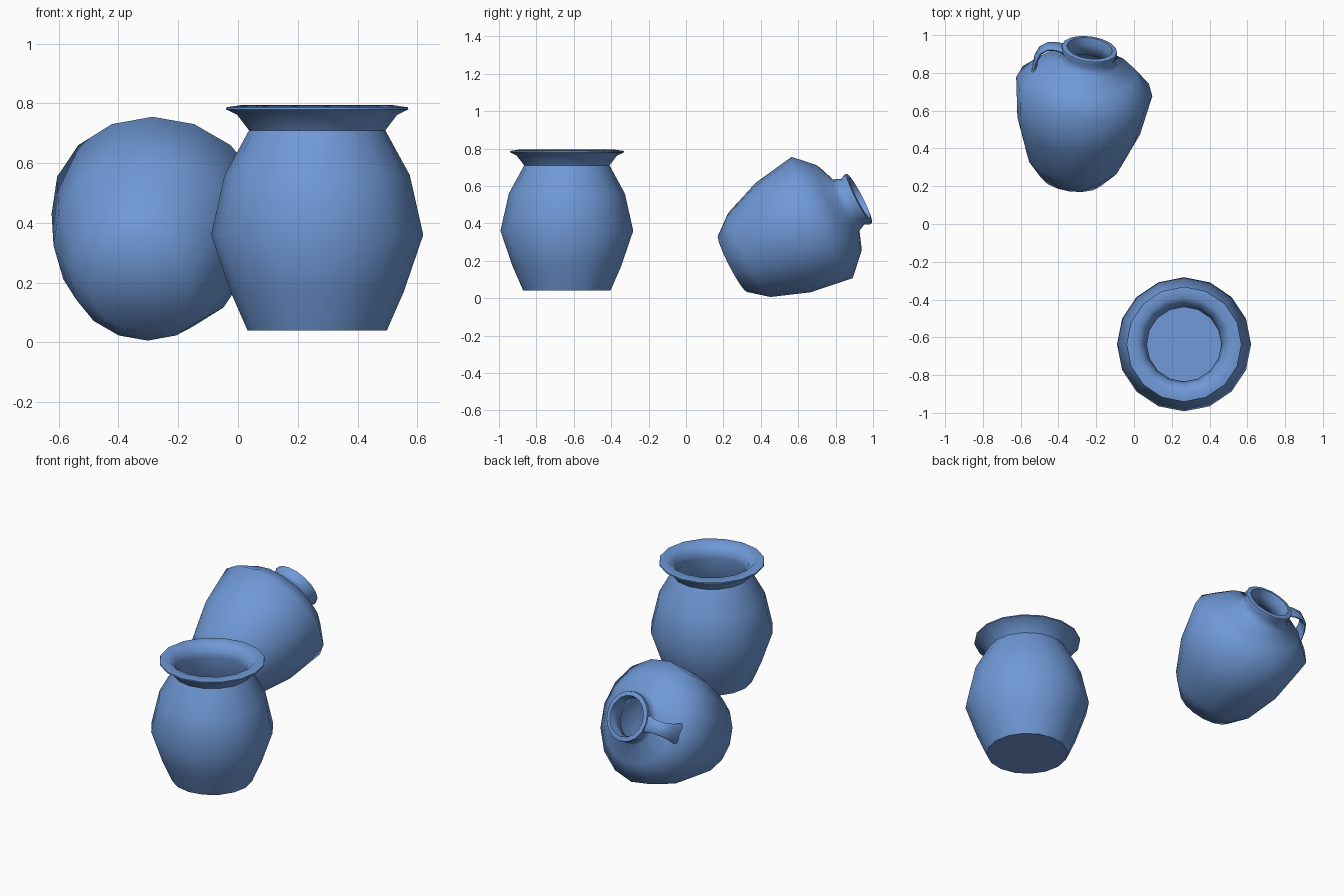
import bpy
import bmesh
from math import sin, cos, tau, radians
from mathutils import Vector, Matrix

cube = bpy.data.objects.get("Cube")
if cube:
    bpy.data.objects.remove(cube)

# One glaze colour for everything
glaze = bpy.data.materials.new("blue_glaze")
glaze.use_nodes = True
colour = (0.16, 0.32, 0.68, 1)
glaze.diffuse_color = colour
glaze.node_tree.nodes["Principled BSDF"].inputs["Base Color"].default_value = colour

SIDES = 16


def finish(name, bm, matrix, angle):
    """Turn a bmesh into a placed, smooth-shaded object."""
    bmesh.ops.recalc_face_normals(bm, faces=bm.faces)
    mesh = bpy.data.meshes.new(name)
    bm.to_mesh(mesh)
    bm.free()
    mesh.materials.append(glaze)
    obj = bpy.data.objects.new(name, mesh)
    obj.matrix_world = matrix
    bpy.context.collection.objects.link(obj)
    bpy.ops.object.select_all(action="DESELECT")
    obj.select_set(True)
    bpy.context.view_layer.objects.active = obj
    bpy.ops.object.shade_smooth_by_angle(angle=radians(angle))
    return obj


def skin(bm, rings):
    """Bridge closed rings of points and cap both ends."""
    loops = [[bm.verts.new(p) for p in ring] for ring in rings]
    n = len(loops[0])
    for a, b in zip(loops, loops[1:]):
        for i in range(n):
            j = (i + 1) % n
            bm.faces.new((a[i], a[j], b[j], b[i]))
    bm.faces.new(loops[0])
    bm.faces.new(loops[-1])


def vessel(name, profile, matrix):
    """Lathe a (radius, height) profile, from outer base over the lip to inner floor."""
    bm = bmesh.new()
    skin(bm, [[(r * cos(tau * i / SIDES), r * sin(tau * i / SIDES), z)
               for i in range(SIDES)] for r, z in profile])
    return finish(name, bm, matrix, 60)


# Upright wide-mouthed pot
pot_outside = [(.233, .04), (.29, .17), (.355, .36), (.31, .56), (.228, .71),
               (.268, .762), (.305, .78), (.304, .787), (.25, .795)]
pot_inside = [(.215, .76), (.197, .71), (.28, .55), (.32, .36), (.26, .18), (.2, .075)]
vessel("upright_pot", pot_outside + pot_inside, Matrix.Translation((.265, -.637, 0)))

# Leaning jug: local origin at the mouth centre, local z along its axis
pitch, yaw = radians(27), radians(8)
axis = Vector((cos(pitch) * sin(yaw), cos(pitch) * cos(yaw), sin(pitch)))
side = Vector((cos(yaw), -sin(yaw), 0))
up = axis.cross(side)
lean = Matrix((side, up, axis)).transposed().to_4x4()
jug_matrix = Matrix.Translation((-.235, .93, .535)) @ lean

jug_outside = [(.17, -.772), (.252, -.67), (.328, -.465), (.364, -.229),
               (.264, -.129), (.157, -.087), (.137, -.045), (.15, -.018), (.148, -.004)]
jug_inside = [(.122, 0), (.112, -.04), (.125, -.105), (.25, -.155),
              (.335, -.235), (.3, -.46), (.23, -.65), (.16, -.74)]
vessel("leaning_jug", jug_outside + jug_inside, jug_matrix)

# Strap handle: flat section swept along an arch, flared where it joins
arch = [(-.128, -.024), (-.175, -.018), (-.22, -.024), (-.255, -.052), (-.272, -.1), (-.276, -.16)]
widths = [.11, .085, .08, .085, .1, .13]
points = [Vector((x, 0, z)) for x, z in arch]
rings = []
for k, (p, w) in enumerate(zip(points, widths)):
    along = points[min(k + 1, len(points) - 1)] - points[max(k - 1, 0)]
    out = along.cross(Vector((0, 1, 0))).normalized() * .011
    across = Vector((0, w / 2, 0))
    rings.append([p + out * o + across * a for o, a in
                  ((1, -.75), (1, .75), (0, 1), (-1, .75), (-1, -.75), (0, -1))])
bm = bmesh.new()
skin(bm, rings)
finish("jug_handle", bm, jug_matrix, 60)
